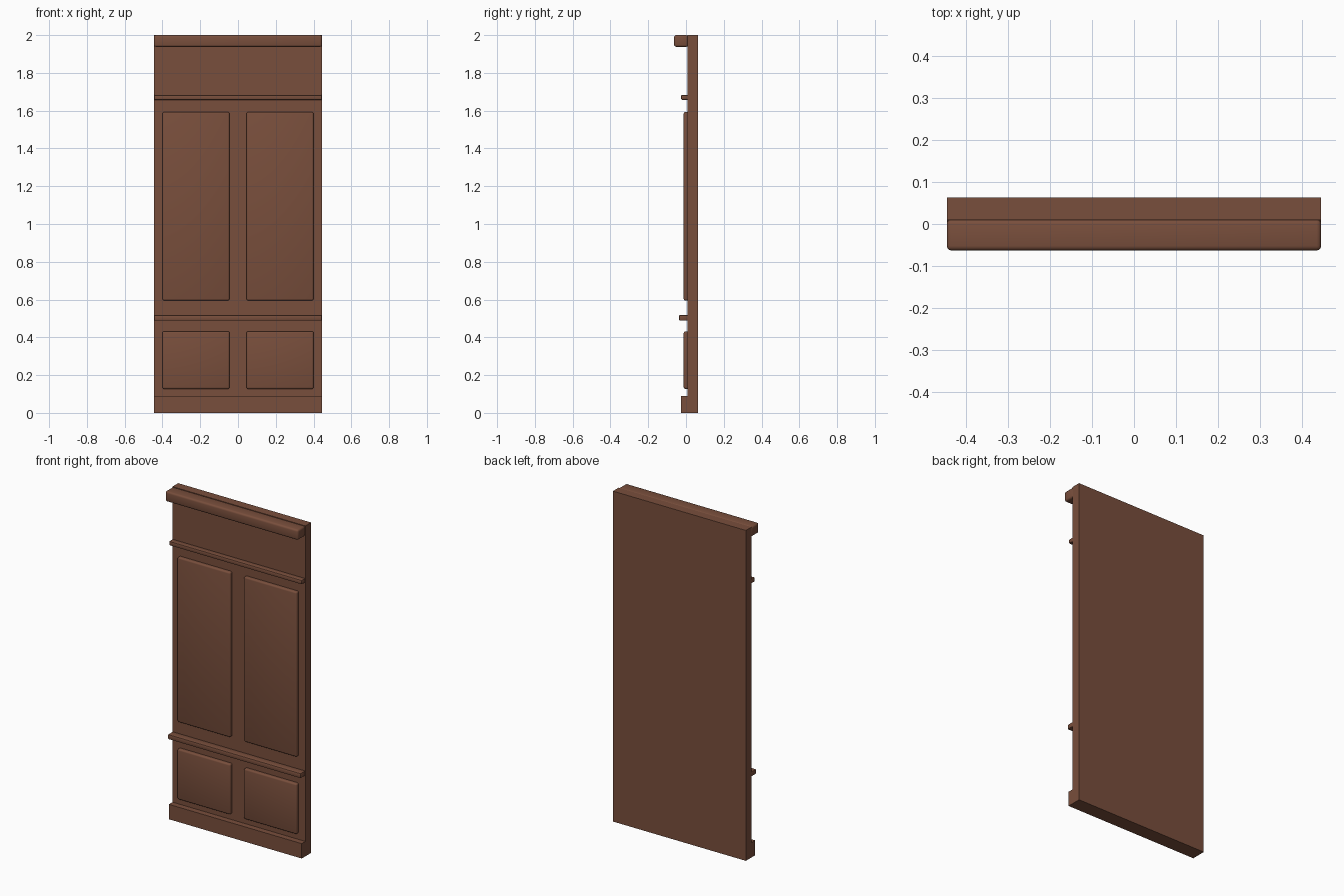
import bpy

if "Cube" in bpy.data.objects:
    bpy.data.objects.remove(bpy.data.objects["Cube"])

wood = bpy.data.materials.new("brown_wood")
wood.diffuse_color = (0.19, 0.077, 0.045, 1)
wood.use_nodes = True
wood.node_tree.nodes["Principled BSDF"].inputs["Base Color"].default_value = wood.diffuse_color


def box(name, x, y, z, bevel=0.0, segments=2):
    """Box from (min, max) ranges, with optional rounded edges."""
    bpy.ops.mesh.primitive_cube_add(
        size=1, location=[(a + b) / 2 for a, b in (x, y, z)])
    ob = bpy.context.object
    ob.name = name
    ob.scale = [b - a for a, b in (x, y, z)]
    bpy.ops.object.transform_apply(location=False, rotation=False, scale=True)
    ob.data.materials.append(wood)
    if bevel:
        mod = ob.modifiers.new("rounded_edges", 'BEVEL')
        mod.width = bevel
        mod.segments = segments
        bpy.ops.object.modifier_apply(modifier=mod.name)
        bpy.ops.object.shade_smooth_by_angle()
    return ob


W = 0.445       # half width
BACK = 0.063    # back of the wall board
FACE = 0.009    # front of the wall board
FULL = (-W, W)

# Wall board and skirting
box("wall_board", FULL, (FACE, BACK), (0, 2))
box("skirting", FULL, (-0.026, FACE), (0, 0.09))

# Crown and horizontal mouldings
box("crown", FULL, (-0.063, FACE + 0.002), (1.938, 2.0), 0.011, 3)
box("upper_rail", FULL, (-0.026, FACE + 0.002), (1.657, 1.683), 0.006)
box("chair_rail", FULL, (-0.037, FACE + 0.002), (0.488, 0.518), 0.006)

# Raised panels, two columns
for side, x in (("left", (-0.4, -0.045)), ("right", (0.045, 0.4))):
    for row, z in (("tall", (0.595, 1.593)), ("short", (0.127, 0.432))):
        box(f"{row}_panel_{side}", x, (-0.012, FACE + 0.009), z, 0.009, 3)
